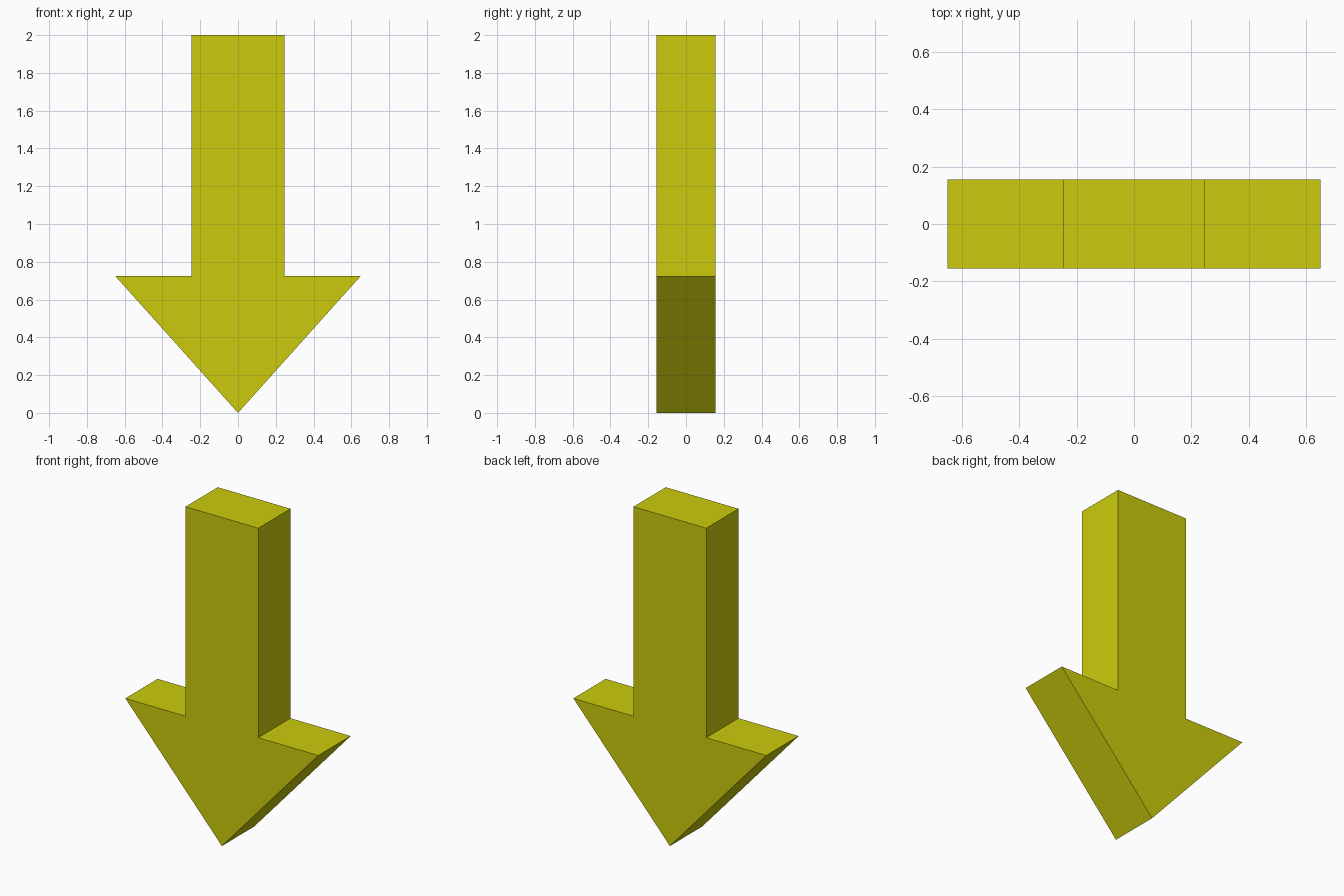
import bpy
import bmesh

cube = bpy.data.objects.get("Cube")
if cube:
    bpy.data.objects.remove(cube, do_unlink=True)

# Single yellow paint
yellow = bpy.data.materials.new("yellow")
yellow.use_nodes = True
colour = (0.6, 0.6, 0.004, 1.0)
yellow.diffuse_color = colour
yellow.node_tree.nodes["Principled BSDF"].inputs["Base Color"].default_value = colour

SHAFT_HALF = 0.245
HEAD_HALF = 0.65
HEAD_TOP = 0.725
HEIGHT = 2.0
HALF_DEPTH = 0.155

# Arrow outline: tip, then up the +x side, mirrored back down the -x side
side = [(HEAD_HALF, HEAD_TOP), (SHAFT_HALF, HEAD_TOP), (SHAFT_HALF, HEIGHT)]
outline = [(0, 0)] + side + [(-x, z) for x, z in reversed(side)]

# Extrude the outline from front to back
bm = bmesh.new()
face = bm.faces.new([bm.verts.new((x, -HALF_DEPTH, z)) for x, z in outline])
extruded = bmesh.ops.extrude_face_region(bm, geom=[face], use_keep_orig=True)
back = [v for v in extruded["geom"] if isinstance(v, bmesh.types.BMVert)]
bmesh.ops.translate(bm, verts=back, vec=(0, 2 * HALF_DEPTH, 0))
bmesh.ops.recalc_face_normals(bm, faces=bm.faces)

mesh = bpy.data.meshes.new("down_arrow")
bm.to_mesh(mesh)
bm.free()
mesh.materials.append(yellow)
arrow = bpy.data.objects.new("down_arrow", mesh)
bpy.context.collection.objects.link(arrow)
